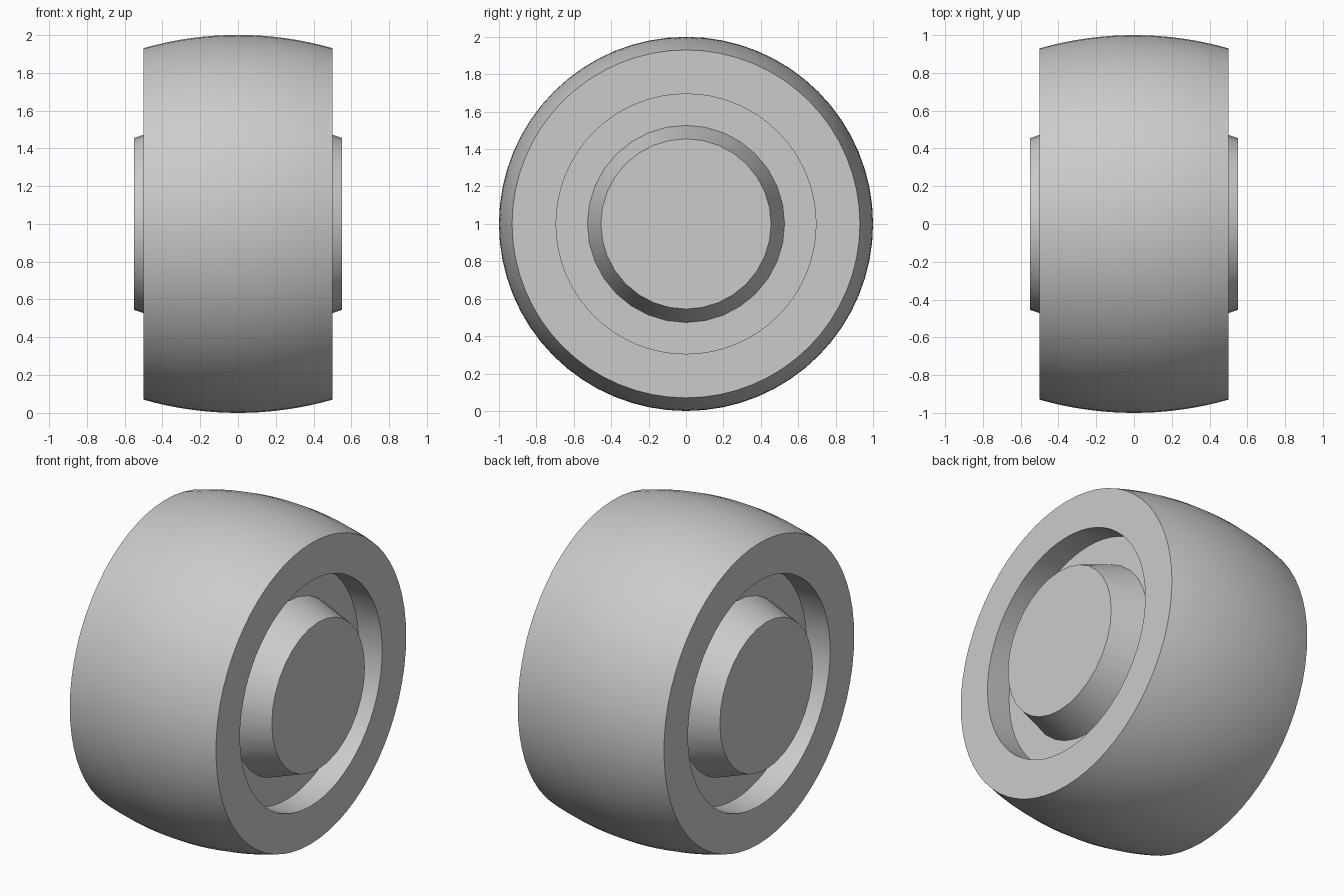
import bpy
import math

cube = bpy.data.objects.get("Cube")
if cube:
    bpy.data.objects.remove(cube)

grey = bpy.data.materials.new("plain grey")
grey.use_nodes = True
colour = (0.6, 0.6, 0.6, 1)
grey.diffuse_color = colour
grey.node_tree.nodes["Principled BSDF"].inputs["Base Color"].default_value = colour


def lathe(name, profile, sides, cap=False):
    """Spin (x, radius) points around the axle at z = 1."""
    verts, faces = [], []
    for x, r in profile:
        for i in range(sides):
            a = math.tau * i / sides
            verts.append((x, r * math.cos(a), 1 + r * math.sin(a)))
    for k in range(len(profile) - 1):
        for i in range(sides):
            j = (i + 1) % sides
            a, b = k * sides, (k + 1) * sides
            faces.append((a + i, b + i, b + j, a + j))
    if cap:
        last = (len(profile) - 1) * sides
        faces.append(tuple(last + i for i in range(sides)))
    mesh = bpy.data.meshes.new(name)
    # Profiles running toward -x need their winding reversed
    if profile[-1][0] < profile[0][0]:
        faces = [f[::-1] for f in faces]
    mesh.from_pydata(verts, [], [f[::-1] for f in faces] if not cap else faces)
    mesh.materials.append(grey)
    obj = bpy.data.objects.new(name, mesh)
    bpy.context.collection.objects.link(obj)
    bpy.ops.object.select_all(action="DESELECT")
    obj.select_set(True)
    bpy.context.view_layer.objects.active = obj
    bpy.ops.object.mode_set(mode="EDIT")
    bpy.ops.mesh.select_all(action="SELECT")
    bpy.ops.mesh.normals_make_consistent(inside=False)
    bpy.ops.object.mode_set(mode="OBJECT")
    bpy.ops.object.shade_smooth_by_angle(angle=math.radians(20))
    return obj


HALF, FLOOR, HUB_END = 0.5, 0.34, 0.55
CROWN = 1.82  # radius of the tread's crowning arc

# Roller body: crowned tread, flat rims and a recess in each side
tread = []
for i in range(17):
    x = -HALF + i * HALF / 8
    tread.append((x, 1 - CROWN + math.sqrt(CROWN ** 2 - x ** 2)))
left_side = [(HALF, 0.695), (FLOOR, 0.695), (FLOOR, 0.52)]
right_side = [(-x, r) for x, r in reversed(left_side)]
lathe("roller_body", right_side + tread + left_side, 64)

# Tapered hubs standing out of the recesses
for name, s in (("left_hub", 1), ("right_hub", -1)):
    lathe(name, [(s * FLOOR, 0.527), (s * HUB_END, 0.455)], 32, cap=True)
